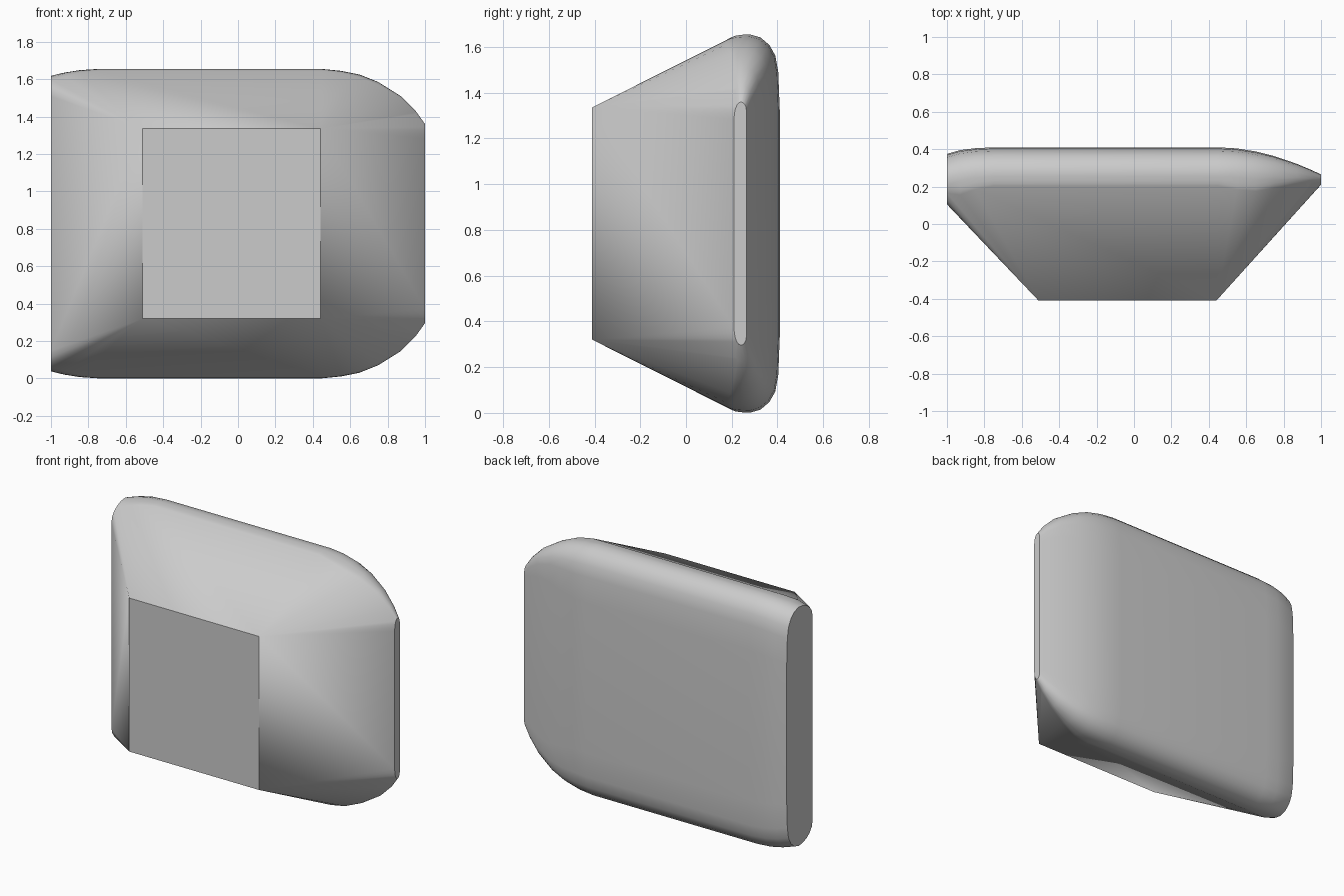
import bpy, bmesh, math

cube = bpy.data.objects.get("Cube")
if cube:
    bpy.data.objects.remove(cube, do_unlink=True)

CZ = 0.828  # mid height

grey = bpy.data.materials.new("plain grey")
grey.use_nodes = True
COLOUR = (0.6, 0.6, 0.6, 1)
grey.diffuse_color = COLOUR
grey.node_tree.nodes["Principled BSDF"].inputs["Base Color"].default_value = COLOUR

# Back rounding: share of depth against drop from the crest
BACK = [(0.35, 0.04), (0.65, 0.14), (0.85, 0.28), (0.95, 0.5), (1, 1)]


def section(x, y_front, h_front, y_crest, h_crest, y_back, drop):
    """Upper and lower rounded rim of the body at one x position."""
    pts = []
    for i in range(6):
        a = i * math.pi / 10
        pts.append((y_crest - (y_crest - y_front) * math.cos(a),
                    h_front + (h_crest - h_front) * math.sin(a)))
    for t, d in BACK:
        pts.append((y_crest + (y_back - y_crest) * t, h_crest - drop * d))
    return [(x, y, CZ + s * h) for y, h in pts for s in (1, -1)]


# Rim sections from the blunt end to the tapered end
points = []
for args in [
    (-1.00, 0.105, 0.68, 0.25, 0.79, 0.375, 0.33),
    (-0.93, 0.15, 0.775, 0.27, 0.807, 0.395, 0.33),
    (-0.85, 0.18, 0.80, 0.28, 0.82, 0.405, 0.33),
    (-0.75, 0.20, 0.812, 0.28, 0.827, 0.41, 0.33),
    (0.45, 0.20, 0.812, 0.28, 0.827, 0.41, 0.33),
    (0.55, 0.18, 0.80, 0.28, 0.817, 0.404, 0.32),
    (0.65, 0.17, 0.775, 0.27, 0.797, 0.388, 0.28),
    (0.75, 0.19, 0.735, 0.26, 0.757, 0.363, 0.22),
    (0.87, 0.205, 0.655, 0.25, 0.682, 0.322, 0.16),
    (0.95, 0.21, 0.56, 0.245, 0.602, 0.288, 0.11),
    (1.00, 0.21, 0.455, 0.24, 0.532, 0.265, 0.07),
]:
    points += section(*args)

# Flat front panel corners
points += [(x, -0.41, CZ + s * 0.508) for x in (-0.51, 0.44) for s in (1, -1)]

# Skin the sections into one solid
bm = bmesh.new()
for p in points:
    bm.verts.new(p)
bmesh.ops.convex_hull(bm, input=bm.verts[:])
bmesh.ops.delete(bm, geom=[v for v in bm.verts if not v.link_faces], context='VERTS')
bmesh.ops.dissolve_limit(bm, angle_limit=math.radians(0.5), verts=bm.verts[:], edges=bm.edges[:])
bmesh.ops.recalc_face_normals(bm, faces=bm.faces[:])
mesh = bpy.data.meshes.new("faceted_body")
bm.to_mesh(mesh)
bm.free()
body = bpy.data.objects.new("faceted_body", mesh)
bpy.context.collection.objects.link(body)
mesh.materials.append(grey)

# Smooth rim with crisp panel edges
bpy.ops.object.select_all(action='DESELECT')
body.select_set(True)
bpy.context.view_layer.objects.active = body
bpy.ops.object.shade_smooth_by_angle(angle=math.radians(28))
